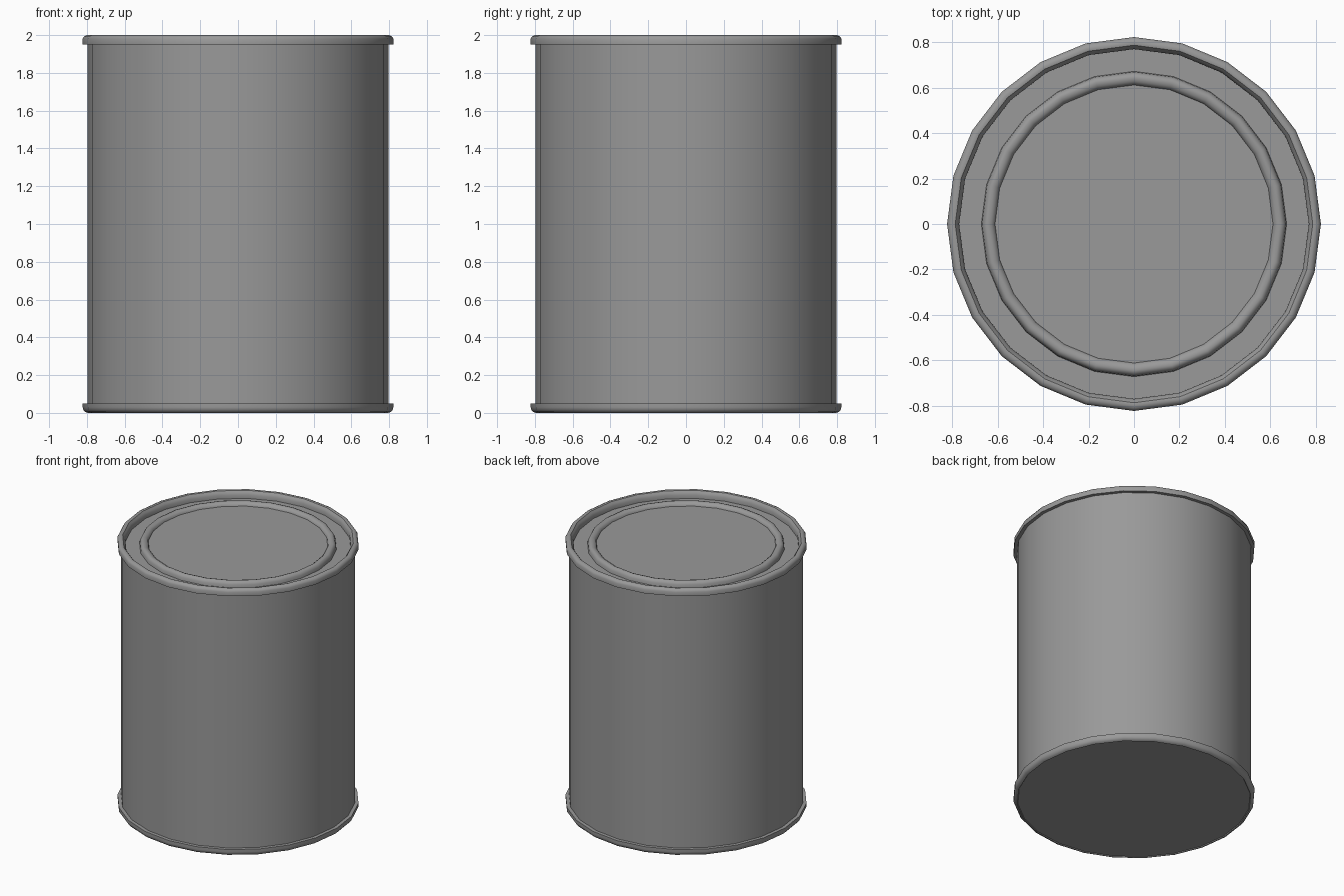
import bpy, bmesh
from math import sin, cos, pi, radians

if "Cube" in bpy.data.objects:
    bpy.data.objects.remove(bpy.data.objects["Cube"])

SIDES = 24

# Dark grey metal
metal = bpy.data.materials.new("dark_metal")
metal.diffuse_color = (0.32, 0.32, 0.32, 1)
metal.use_nodes = True
metal.node_tree.nodes["Principled BSDF"].inputs["Base Color"].default_value = metal.diffuse_color


def lathe(name, profile, closed=False):
    """Revolve (radius, z) points around z; a radius of 0 becomes a pole."""
    bm = bmesh.new()
    rings = []
    for r, z in profile:
        if r == 0:
            rings.append([bm.verts.new((0, 0, z))] * SIDES)
        else:
            rings.append([bm.verts.new((r * cos(2 * pi * i / SIDES), r * sin(2 * pi * i / SIDES), z))
                          for i in range(SIDES)])
    pairs = list(zip(rings, rings[1:]))
    if closed:
        pairs.append((rings[-1], rings[0]))
    for a, b in pairs:
        for i in range(SIDES):
            j = (i + 1) % SIDES
            bm.faces.new(list(dict.fromkeys((a[i], a[j], b[j], b[i]))))
    bmesh.ops.recalc_face_normals(bm, faces=bm.faces)
    mesh = bpy.data.meshes.new(name)
    bm.to_mesh(mesh)
    bm.free()
    mesh.materials.append(metal)
    ob = bpy.data.objects.new(name, mesh)
    bpy.context.collection.objects.link(ob)
    bpy.ops.object.select_all(action='DESELECT')
    bpy.context.view_layer.objects.active = ob
    ob.select_set(True)
    bpy.ops.object.shade_smooth_by_angle(angle=radians(40))
    return ob


# Can wall
lathe("can_wall", [(0.797, 0.02), (0.797, 1.98)])

# Rolled rim at the top
lathe("top_rim", [(0.795, 1.95), (0.822, 1.95), (0.823, 1.98), (0.815, 1.993), (0.80, 2.0),
                  (0.787, 1.997), (0.778, 1.985), (0.77, 1.97), (0.77, 1.94), (0.795, 1.94)], closed=True)

# Bottom plate, set in a hair from its rolled edge
lathe("bottom_plate", [(0, 0.006), (0.792, 0.006), (0.796, 0), (0.81, 0.005), (0.82, 0.018),
                       (0.822, 0.03), (0.822, 0.05), (0.795, 0.05)])

# Recessed lid with a raised bead around the centre panel
lathe("lid", [(0.78, 1.944), (0.672, 1.944), (0.669, 1.965), (0.66, 1.981), (0.645, 1.987),
              (0.628, 1.982), (0.616, 1.973), (0.612, 1.960), (0, 1.960)])
